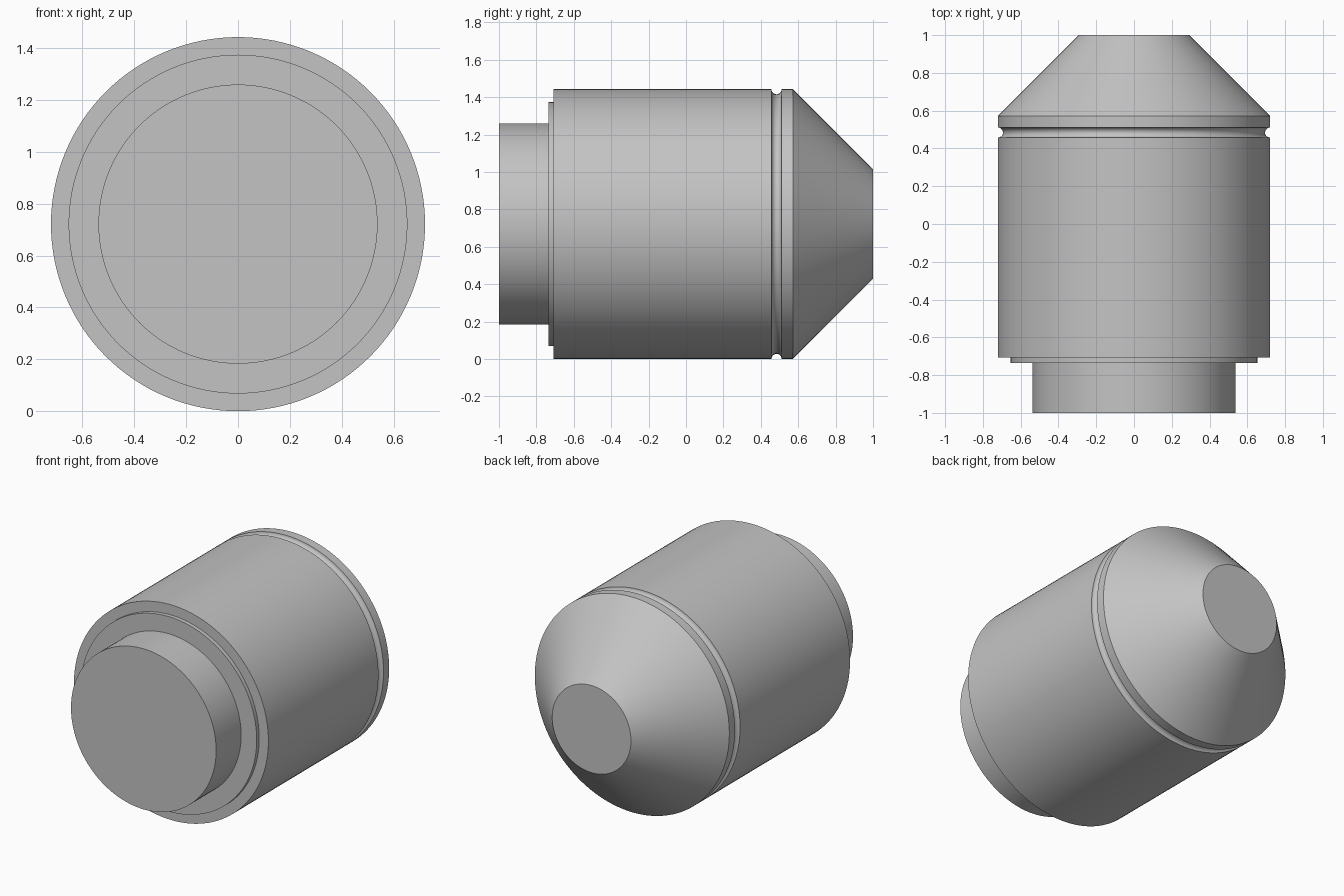
import bpy, bmesh, math
from mathutils import Matrix, Vector

if "Cube" in bpy.data.objects:
    bpy.data.objects.remove(bpy.data.objects["Cube"])

R = 0.721          # outer radius, also the axis height
SEGMENTS = 128

grey = bpy.data.materials.new("light grey")
grey.diffuse_color = (0.55, 0.55, 0.55, 1)
grey.use_nodes = True
grey.node_tree.nodes["Principled BSDF"].inputs["Base Color"].default_value = grey.diffuse_color

# Half-round groove between body and rim
GROOVE_Y, GROOVE_R = 0.484, 0.027
groove = [(GROOVE_Y - GROOVE_R * math.cos(a), R - GROOVE_R * math.sin(a))
          for a in (math.pi * i / 12 for i in range(13))]

# Profile as (y, radius): rear spigot, thin step, body, groove, rim, cone
profile = ([(-1, 0), (-1, 0.538), (-0.735, 0.538), (-0.735, 0.653),
            (-0.708, 0.653), (-0.708, R)]
           + groove + [(0.571, R), (1, 0.292), (1, 0)])

# Lathe the profile about the y axis
bm = bmesh.new()
verts = [bm.verts.new((0, y, r)) for y, r in profile]
edges = [bm.edges.new(pair) for pair in zip(verts, verts[1:])]
bmesh.ops.spin(bm, geom=verts + edges, cent=(0, 0, 0), axis=(0, 1, 0),
               angle=2 * math.pi, steps=SEGMENTS, use_merge=True)
bmesh.ops.remove_doubles(bm, verts=bm.verts, dist=1e-5)
bmesh.ops.recalc_face_normals(bm, faces=bm.faces)
bm.transform(Matrix.Translation(Vector((0, 0, R))))

mesh = bpy.data.meshes.new("turned_plug")
bm.to_mesh(mesh)
bm.free()
mesh.materials.append(grey)
plug = bpy.data.objects.new("turned_plug", mesh)
bpy.context.collection.objects.link(plug)

# Smooth round surfaces, sharp rims
bpy.context.view_layer.objects.active = plug
plug.select_set(True)
bpy.ops.object.shade_smooth_by_angle(angle=math.radians(30))
